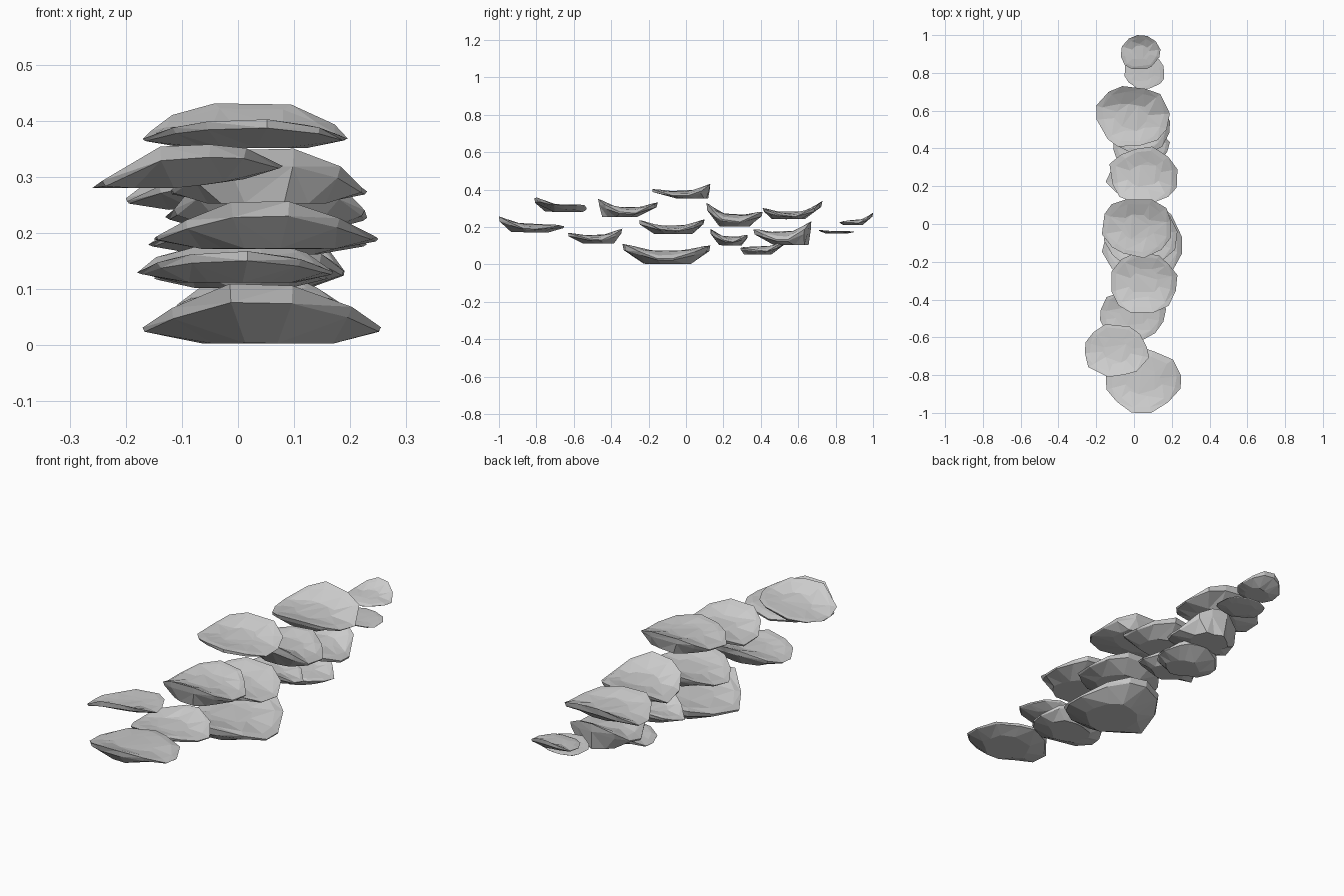
import bpy, bmesh, math, random

old = bpy.data.objects.get("Cube")
if old:
    bpy.data.objects.remove(old, do_unlink=True)

# One plain stone colour
stone = bpy.data.materials.new("light_grey_stone")
stone.use_nodes = True
grey = (0.6, 0.6, 0.6, 1)
stone.diffuse_color = grey
stone.node_tree.nodes["Principled BSDF"].inputs["Base Color"].default_value = grey


def remap(values, low, high):
    """Stretch a list of numbers to fill the range low..high."""
    a, b = min(values), max(values)
    return [low + (v - a) * (high - low) / (b - a) for v in values]


def flake(name, x_range, y_range, bottom, floor, front, back, tilt, keel, seed):
    """A chipped saddle-shaped slab: ends curl up, sides droop to a thin rim."""
    rng = random.Random(seed)
    count = 12
    # Irregular unit outline
    outline = []
    for i in range(count):
        angle = math.tau * (i + rng.uniform(-0.25, 0.25)) / count + 0.2
        radius = rng.uniform(0.95, 1.08)
        outline.append((radius * math.cos(angle), radius * math.sin(angle)))
    us = remap([p[0] for p in outline], -1, 1)
    vs = remap([p[1] for p in outline], -1, 1)
    cx, cy = sum(x_range) / 2, sum(y_range) / 2
    rx, ry = (x_range[1] - x_range[0]) / 2, (y_range[1] - y_range[0]) / 2

    def top(u, v):
        tip = front if v < 0 else back
        droop = 0.6 * (floor - bottom) * abs(u) ** 3
        return floor + (tip - floor) * abs(v) ** 2.2 - droop + tilt * u

    bm = bmesh.new()

    def ring(scale, share, jitter, shift=0):
        verts = []
        for u, v in zip(us, vs):
            s = scale * (1 + rng.uniform(-jitter, jitter))
            base = bottom + tilt * u * s
            z = base + (top(u * s, v * s) - base) * share
            y = cy + ry * (v * s + shift)
            verts.append(bm.verts.new((cx + rx * u * s, y, max(z, bottom))))
        return verts

    # Rings from the hollow top, over the rim, to the keel of the underside
    rings = [ring(0.45, 0.92, 0.15), ring(0.84, 1, 0.06), ring(1, 0.96, 0),
             ring(0.97, 0.68, 0.02), ring(0.56, 0.04, 0.12, keel)]
    for a, b in zip(rings, rings[1:]):
        for i in range(count):
            j = (i + 1) % count
            bm.faces.new((a[i], b[i], b[j], a[j]))
    bm.faces.new(rings[0])
    bm.faces.new(rings[-1][::-1])
    bmesh.ops.triangulate(bm, faces=bm.faces[:])
    bmesh.ops.recalc_face_normals(bm, faces=bm.faces[:])
    mesh = bpy.data.meshes.new(name)
    bm.to_mesh(mesh)
    bm.free()
    mesh.materials.append(stone)
    bpy.context.collection.objects.link(bpy.data.objects.new(name, mesh))


# name, x range, y range, underside, floor, front tip, back tip, tilt, keel shift
flakes = [
    ("front_low_slab", (-.15, .25), (-1, -.65), .17, .22, .26, .205, 0, 0),
    ("front_high_slab", (-.26, .08), (-.81, -.53), .28, .31, .365, .31, .025, .25),
    ("front_inner_slab", (-.18, .17), (-.63, -.34), .11, .16, .17, .195, 0, .15),
    ("upper_front_slab", (-.12, .23), (-.47, -.15), .25, .31, .355, .335, 0, -.25),
    ("base_slab", (-.17, .255), (-.34, .13), 0, .08, .115, .105, 0, 0),
    ("middle_slab", (-.16, .23), (-.25, .1), .16, .21, .24, .245, 0, 0),
    ("top_slab", (-.17, .195), (-.18, .13), .35, .395, .405, .435, 0, .35),
    ("upper_back_slab", (-.13, .23), (.11, .41), .2, .27, .335, .285, 0, 0),
    ("lower_back_slab", (-.15, .16), (.13, .33), .1, .15, .195, .16, 0, .1),
    ("bottom_back_slab", (-.11, .19), (.29, .53), .05, .1, .09, .135, 0, -.2),
    ("back_inner_slab", (-.12, .19), (.36, .67), .1, .18, .19, .235, 0, .3),
    ("back_high_slab", (-.2, .19), (.41, .73), .24, .28, .305, .345, 0, -.15),
    ("rear_thin_chip", (-.05, .16), (.71, .9), .165, .18, .185, .175, 0, 0),
    ("rear_tip_chip", (-.07, .14), (.82, 1), .21, .24, .225, .28, 0, -.2),
]
for index, data in enumerate(flakes):
    flake(*data, seed=index + 3)
